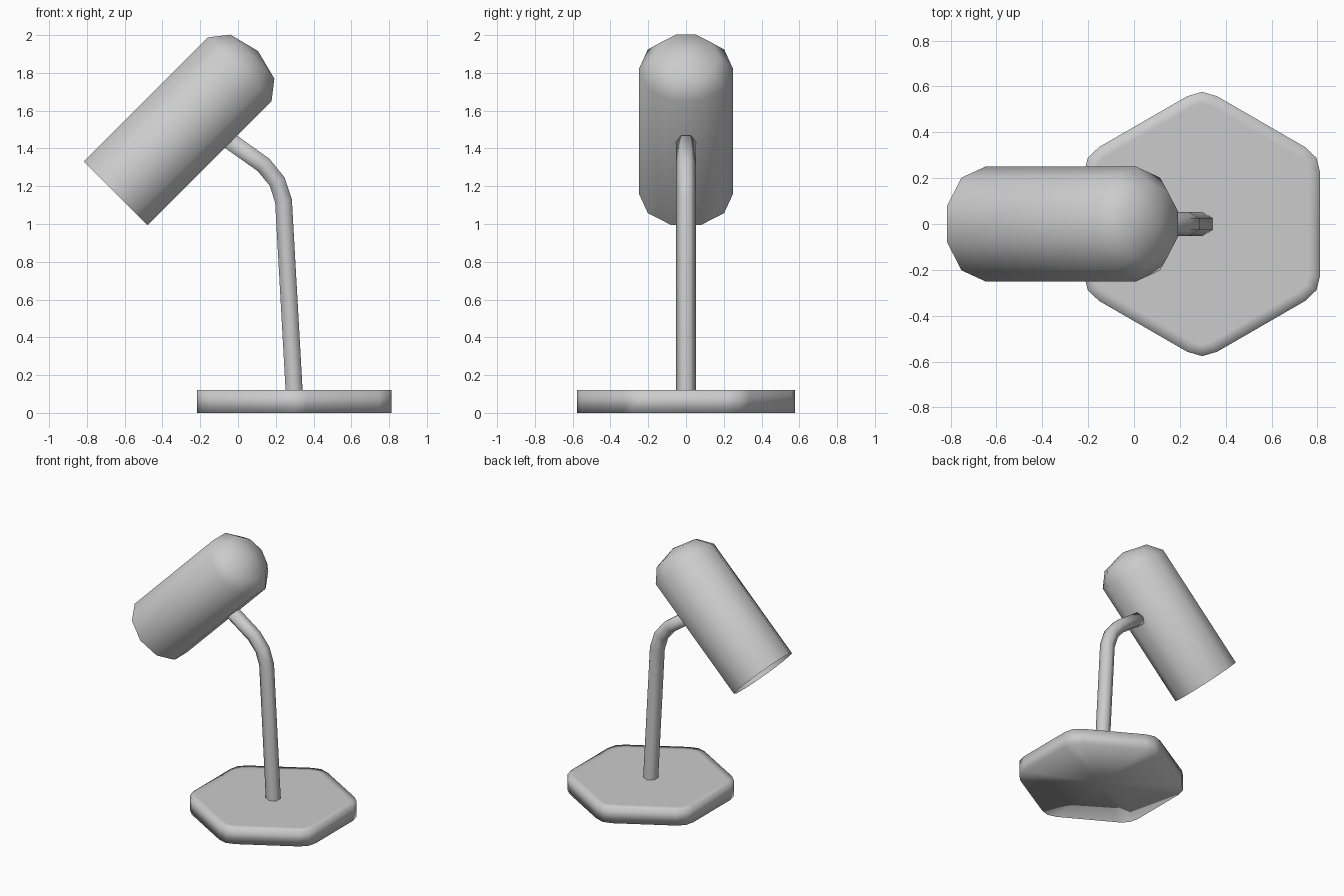
import bpy, bmesh
from math import sin, cos, pi, radians
from mathutils import Vector, Matrix

if "Cube" in bpy.data.objects:
    bpy.data.objects.remove(bpy.data.objects["Cube"])


def finish(name, bm, flip=False):
    bmesh.ops.recalc_face_normals(bm, faces=bm.faces)
    if flip:
        bmesh.ops.reverse_faces(bm, faces=bm.faces)
    mesh = bpy.data.meshes.new(name)
    bm.to_mesh(mesh)
    bm.free()
    for p in mesh.polygons:
        p.use_smooth = True
    obj = bpy.data.objects.new(name, mesh)
    bpy.context.collection.objects.link(obj)
    return obj


def bridge(bm, a, b):
    n = len(a)
    for i in range(n):
        bm.faces.new((a[i], a[(i + 1) % n], b[(i + 1) % n], b[i]))


def fan(bm, ring, co):
    tip = bm.verts.new(co)
    n = len(ring)
    for i in range(n):
        bm.faces.new((ring[i], ring[(i + 1) % n], tip))


# Base: hexagonal slab with rounded corners, inset top and fanned underside
CX, APOTHEM, TOP = 0.297, 0.515, 0.12


def hex_outline(apothem, cut):
    r = apothem / cos(pi / 6)
    pts = []
    for i in range(6):
        a = pi / 2 + i * pi / 3
        corner = Vector((r * cos(a), r * sin(a), 0))
        prev = Vector((r * cos(a - pi / 3), r * sin(a - pi / 3), 0))
        nxt = Vector((r * cos(a + pi / 3), r * sin(a + pi / 3), 0))
        p = corner + (prev - corner).normalized() * cut
        q = corner + (nxt - corner).normalized() * cut
        mid = (p + q) / 2
        pts += [p, mid.lerp(corner, 0.5), q]
    return pts


bm = bmesh.new()
rings = []
for apothem, cut, z in ((APOTHEM, 0.075, 0), (APOTHEM, 0.075, TOP), (APOTHEM - 0.05, 0.045, TOP)):
    rings.append([bm.verts.new((p.x + CX, p.y, z)) for p in hex_outline(apothem, cut)])
bridge(bm, rings[0], rings[1])
bridge(bm, rings[1], rings[2])
bm.faces.new(rings[2])
fan(bm, rings[0], (CX, 0, 0))
finish("base", bm)

# Stem: six-sided tube swept along a bent path with mitred joints
path = [Vector(p) for p in ((0.298, 0, 0.10), (0.241, 0, 1.121), (0.207, 0, 1.225),
                            (0.135, 0, 1.313), (-0.055, 0, 1.448))]
R = 0.052
bm = bmesh.new()
rings = []
for i, p in enumerate(path):
    d_in = (p - path[max(i - 1, 0)]).normalized()
    d_out = (path[min(i + 1, len(path) - 1)] - p).normalized()
    t = (d_in + d_out).normalized()
    side = Vector((0, 1, 0))
    across = side.cross(t)
    rings.append([bm.verts.new(p + side * R * cos(k * pi / 3) + across * R * sin(k * pi / 3))
                  for k in range(6)])
for a, b in zip(rings, rings[1:]):
    bridge(bm, a, b)
bm.faces.new(rings[-1])
finish("stem", bm)

# Shade: ten-sided open tube with a shallow dome, tilted 45 degrees
profile = [(0.25, 0), (0.25, 0.93), (0.173, 1.024)]
bm = bmesh.new()
rings = []
for r, h in profile:
    rings.append([bm.verts.new((r * cos(a), r * sin(a), h))
                  for a in (pi / 2 + k * pi / 5 for k in range(10))])
for a, b in zip(rings, rings[1:]):
    bridge(bm, a, b)
fan(bm, rings[-1], (0, 0, 1.066))
shade = finish("shade", bm)
shade.data.transform(Matrix.Translation((-0.648, 0, 1.162)) @ Matrix.Rotation(radians(45), 4, 'Y'))
